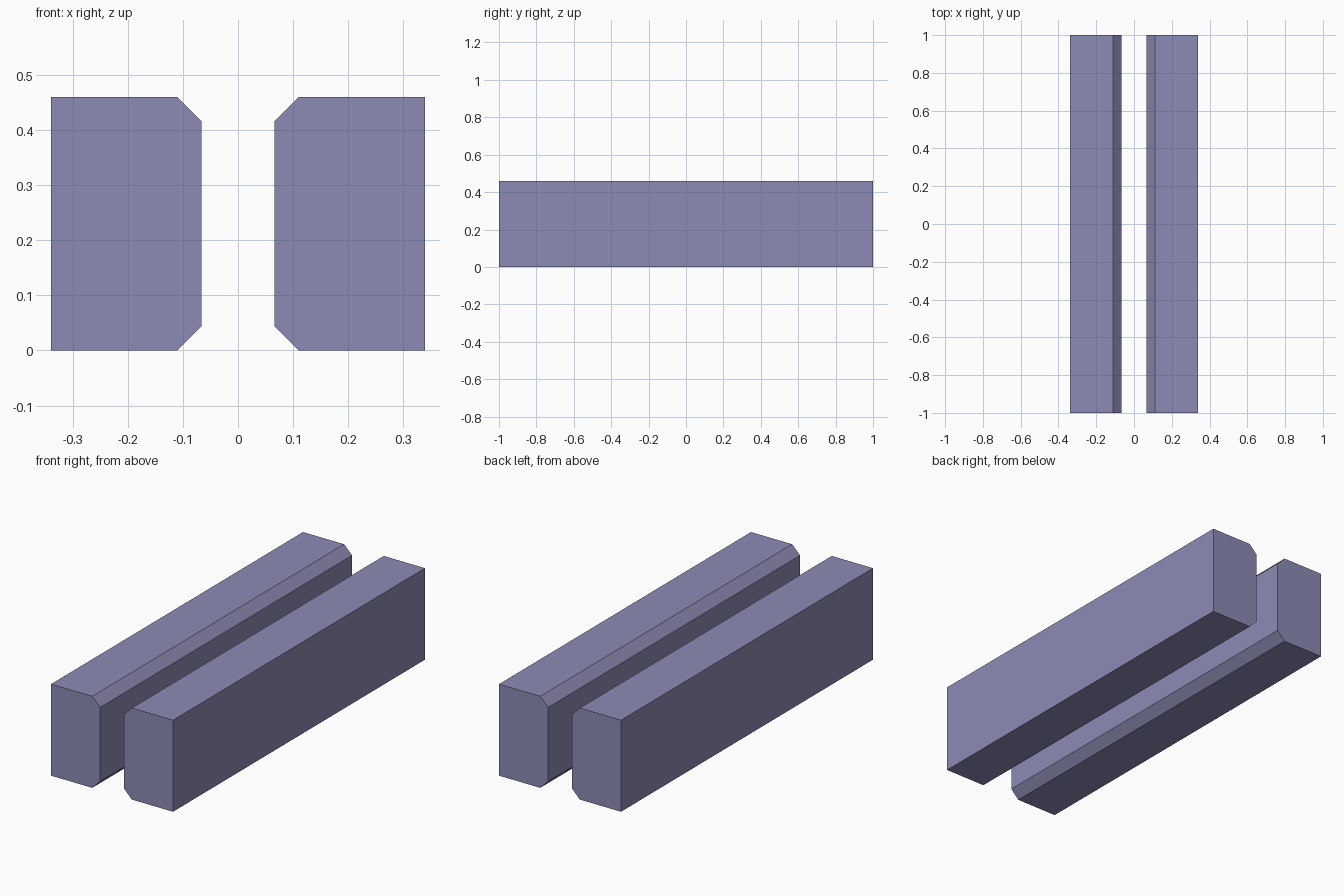
import bpy
import bmesh

if "Cube" in bpy.data.objects:
    bpy.data.objects.remove(bpy.data.objects["Cube"])

HALF_LENGTH = 1.0
HEIGHT = 0.46
OUTER_X, INNER_X = 0.339, 0.066
CHAMFER = 0.044

violet = bpy.data.materials.new("violet")
violet.diffuse_color = (0.27, 0.26, 0.46, 1.0)
violet.use_nodes = True
violet.node_tree.nodes["Principled BSDF"].inputs["Base Color"].default_value = violet.diffuse_color


def make_rail(name, side):
    """Extruded bar with its two inner long edges chamfered; side is -1 or 1."""
    profile = [
        (OUTER_X, 0), (OUTER_X, HEIGHT),
        (INNER_X + CHAMFER, HEIGHT), (INNER_X, HEIGHT - CHAMFER),
        (INNER_X, CHAMFER), (INNER_X + CHAMFER, 0),
    ]
    bm = bmesh.new()
    face = bm.faces.new([bm.verts.new((side * x, -HALF_LENGTH, z)) for x, z in profile])
    extruded = bmesh.ops.extrude_face_region(bm, geom=[face], use_keep_orig=True)
    verts = [g for g in extruded["geom"] if isinstance(g, bmesh.types.BMVert)]
    bmesh.ops.translate(bm, verts=verts, vec=(0, 2 * HALF_LENGTH, 0))
    bmesh.ops.recalc_face_normals(bm, faces=bm.faces)
    mesh = bpy.data.meshes.new(name)
    bm.to_mesh(mesh)
    bm.free()
    mesh.materials.append(violet)
    rail = bpy.data.objects.new(name, mesh)
    bpy.context.collection.objects.link(rail)
    return rail


# Two parallel rails, mirrored across the central gap
make_rail("left_rail", -1)
make_rail("right_rail", 1)
